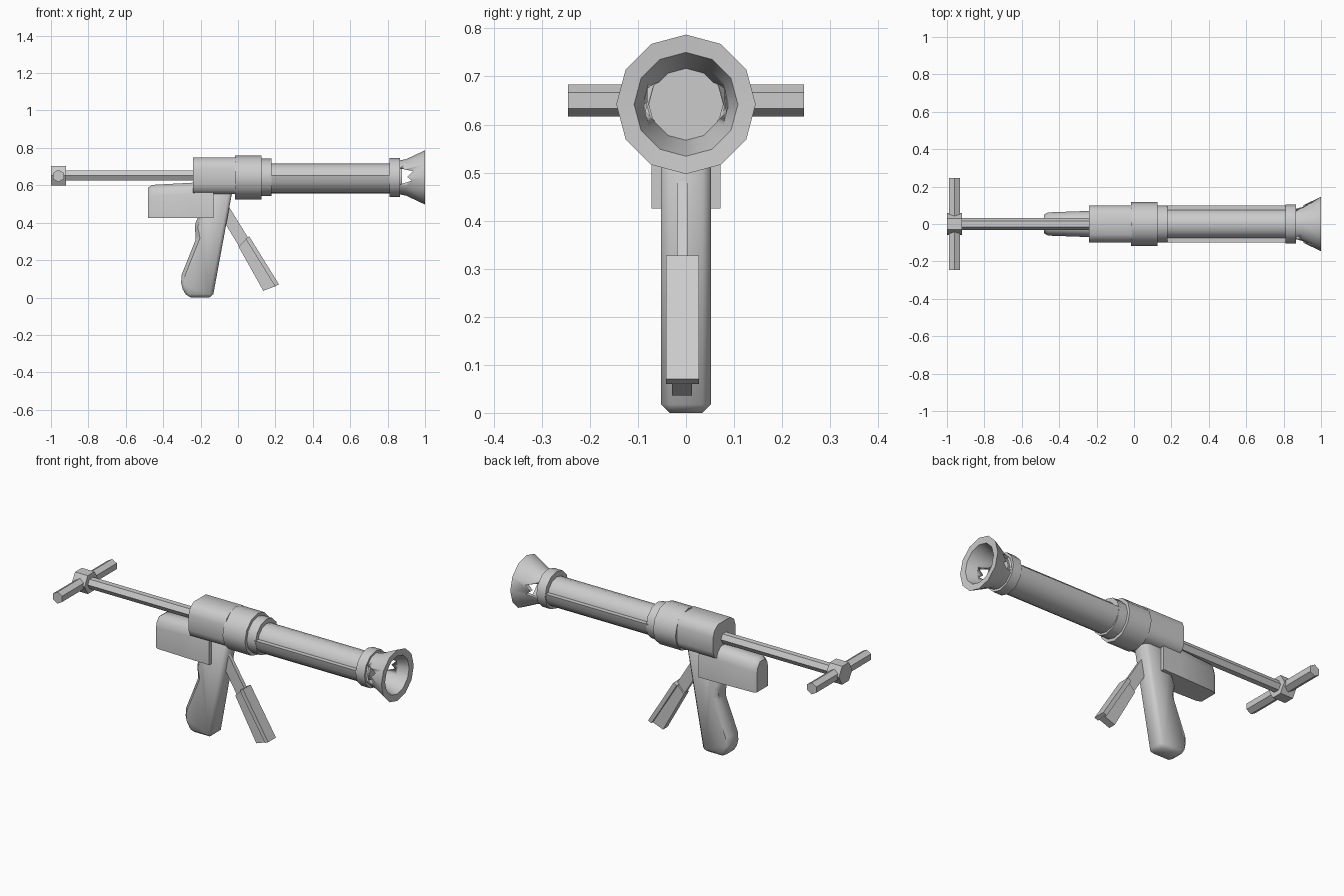
import bpy, bmesh, math
from mathutils import Matrix, Vector

if "Cube" in bpy.data.objects:
    bpy.data.objects.remove(bpy.data.objects["Cube"])


def finish(name, bm, bevel=0.0, segs=1, angle=35):
    bmesh.ops.recalc_face_normals(bm, faces=bm.faces)
    me = bpy.data.meshes.new(name)
    bm.to_mesh(me)
    bm.free()
    ob = bpy.data.objects.new(name, me)
    bpy.context.collection.objects.link(ob)
    bpy.context.view_layer.objects.active = ob
    bpy.ops.object.select_all(action='DESELECT')
    ob.select_set(True)
    if bevel:
        m = ob.modifiers.new("bevel", 'BEVEL')
        m.width, m.segments = bevel, segs
        bpy.ops.object.modifier_apply(modifier=m.name)
    bpy.ops.object.shade_smooth_by_angle(angle=math.radians(angle))
    return ob


def lathe(name, profile, cz, n=12, start=0.0, sweep=2 * math.pi, angle=35):
    """Revolve (x, radius) points about the x direction at height cz."""
    bm = bmesh.new()
    full = sweep > 6.2
    count = n if full else n + 1
    rings = []
    for x, r in profile:
        rings.append([bm.verts.new((x, r * math.cos(start + sweep * i / n),
                                    cz + r * math.sin(start + sweep * i / n)))
                      for i in range(count)])
    for a, b in zip(rings, rings[1:]):
        for i in range(count):
            j = (i + 1) % count
            bm.faces.new((a[i], a[j], b[j], b[i]))
    bm.faces.new(rings[0])
    bm.faces.new(rings[-1])
    return finish(name, bm, angle=angle)


def tube(name, x0, x1, r, cz, n=12):
    return lathe(name, [(x0, r), (x1, r)], cz, n)


def prism(name, pts, y0, y1, bevel=0.0, segs=1, angle=35):
    """Extrude an x-z outline across y."""
    bm = bmesh.new()
    a = [bm.verts.new((x, y0, z)) for x, z in pts]
    b = [bm.verts.new((x, y1, z)) for x, z in pts]
    bm.faces.new(a)
    bm.faces.new(b)
    for i in range(len(pts)):
        j = (i + 1) % len(pts)
        bm.faces.new((a[i], a[j], b[j], b[i]))
    return finish(name, bm, bevel, segs, angle)


# pull rod, hub and cross handle at the rear
tube("rear_rod", -0.93, -0.22, 0.031, 0.652, 6)
tube("handle_hub", -1.0, -0.92, 0.06, 0.652, 6)
bm = bmesh.new()
bmesh.ops.create_cone(bm, cap_ends=True, segments=6, radius1=0.033, radius2=0.033, depth=0.49,
                      matrix=Matrix.Translation((-0.96, 0, 0.65)) @ Matrix.Rotation(math.pi / 2, 4, 'X'))
finish("cross_handle", bm, angle=35)

# receiver with rounded cross-section
bm = bmesh.new()
section = [(-0.055, 0.748), (0.055, 0.748), (0.087, 0.725), (0.1, 0.69), (0.1, 0.605), (0.087, 0.57),
           (0.055, 0.553), (-0.055, 0.553), (-0.087, 0.57), (-0.1, 0.605), (-0.1, 0.69), (-0.087, 0.725)]
ends = [[bm.verts.new((x, y, z)) for y, z in section] for x in (-0.24, -0.01)]
for ring in ends:
    bm.faces.new(ring)
for i in range(12):
    j = (i + 1) % 12
    bm.faces.new((ends[0][i], ends[0][j], ends[1][j], ends[1][i]))
finish("receiver", bm, angle=50)

# rings, barrel and the wider lower shroud
tube("large_ring", -0.015, 0.125, 0.117, 0.642)
tube("small_ring", 0.12, 0.18, 0.1, 0.642)
tube("barrel", 0.17, 0.87, 0.08, 0.636)
lathe("barrel_shroud", [(0.17, 0.1), (0.82, 0.1)], 0.655, 8, math.pi, math.pi)
tube("muzzle_collar", 0.81, 0.865, 0.104, 0.642)

# flared muzzle with an open funnel and side vents
flare = lathe("muzzle_flare", [(0.85, 0.088), (0.9, 0.098), (1.0, 0.145), (0.997, 0.108),
                               (0.94, 0.09), (0.875, 0.074)], 0.642)
vent = prism("vent_cutter", [(0.867, 0.605), (0.93, 0.625), (0.905, 0.645), (0.935, 0.675), (0.867, 0.69)],
             -0.2, 0.2)
cut = flare.modifiers.new("vents", 'BOOLEAN')
cut.operation, cut.solver, cut.object = 'DIFFERENCE', 'EXACT', vent
bpy.context.view_layer.objects.active = flare
bpy.ops.object.modifier_apply(modifier=cut.name)
bpy.data.objects.remove(vent)
tube("bore_disc", 0.86, 0.878, 0.078, 0.642)

# rear box under the receiver, tapered towards the back
bm = bmesh.new()
rings = []
for x, w, top, bot in ((-0.48, 0.05, 0.588, 0.425), (-0.46, 0.062, 0.602, 0.425),
                       (-0.24, 0.07, 0.614, 0.425), (-0.13, 0.072, 0.614, 0.425)):
    half = [(w * 0.45, top), (w * 0.85, top - 0.025), (w, top - 0.06), (w, bot)]
    ring = half + [(-y, z) for y, z in reversed(half)]
    rings.append([bm.verts.new((x, y, z)) for y, z in ring])
for a, b in zip(rings, rings[1:]):
    for i in range(8):
        j = (i + 1) % 8
        bm.faces.new((a[i], a[j], b[j], b[i]))
bm.faces.new(rings[0])
bm.faces.new(rings[-1])
finish("rear_box", bm, angle=50)

# pistol grip
prism("grip", [(-0.03, 0.57), (-0.135, 0.0), (-0.27, 0.0), (-0.305, 0.06), (-0.302, 0.12),
               (-0.222, 0.32), (-0.235, 0.38), (-0.21, 0.44), (-0.2, 0.57)],
      -0.052, 0.052, 0.018, 1, 45)

# slanted lever: thin arm, web and front flange
prism("lever_arm", [(-0.065, 0.5), (-0.045, 0.48), (0.06, 0.31), (0.02, 0.25), (-0.065, 0.39)], -0.019, 0.003)
prism("lever_web", [(0.05, 0.318), (0.205, 0.062), (0.135, 0.036), (0.003, 0.272)], -0.029, 0.013)
prism("lever_flange", [(0.06, 0.327), (0.219, 0.07), (0.198, 0.06), (0.04, 0.315)], -0.042, 0.027)
